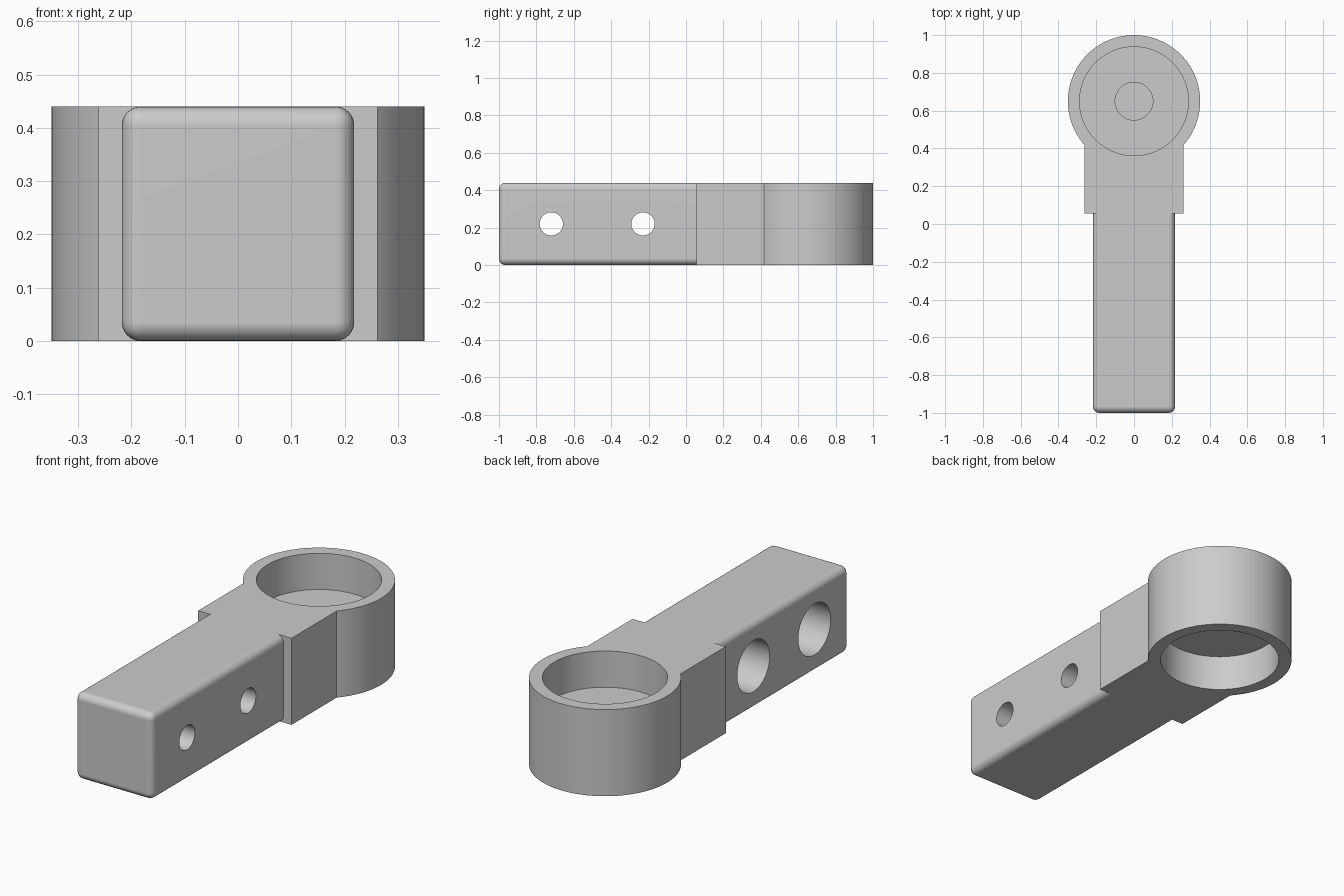
import bpy, bmesh, math
from mathutils import Matrix

HEIGHT = 0.44
RING_Y, RING_R, BORE_R = 0.65, 0.35, 0.288
NECK_W, NECK_Y = 0.262, 0.055
ARM_W = 0.218

old = bpy.data.objects.get("Cube")
if old:
    bpy.data.objects.remove(old, do_unlink=True)

grey = bpy.data.materials.new("plain grey")
grey.use_nodes = True
colour = (0.6, 0.6, 0.6, 1)
grey.diffuse_color = colour
grey.node_tree.nodes["Principled BSDF"].inputs["Base Color"].default_value = colour


def finish(bm, name):
    bmesh.ops.recalc_face_normals(bm, faces=bm.faces)
    mesh = bpy.data.meshes.new(name)
    bm.to_mesh(mesh)
    bm.free()
    mesh.materials.append(grey)
    obj = bpy.data.objects.new(name, mesh)
    bpy.context.collection.objects.link(obj)
    return obj


def cylinder(name, centre, radius, depth, axis="Z"):
    bm = bmesh.new()
    turn = Matrix.Rotation(math.pi / 2, 4, "Y") if axis == "X" else Matrix()
    bmesh.ops.create_cone(bm, cap_ends=True, segments=96, radius1=radius, radius2=radius,
                          depth=depth, matrix=Matrix.Translation(centre) @ turn)
    return finish(bm, name)


def combine(target, other, operation):
    mod = target.modifiers.new(operation.lower(), "BOOLEAN")
    mod.operation, mod.solver, mod.object = operation, "EXACT", other
    bpy.context.view_layer.objects.active = target
    bpy.ops.object.modifier_apply(modifier=mod.name)
    bpy.data.objects.remove(other, do_unlink=True)


# Round head and square neck, extruded from one outline
bm = bmesh.new()
start = -math.acos(NECK_W / RING_R)
sweep = math.pi - 2 * start
steps = 120
outline = [(-NECK_W, NECK_Y), (NECK_W, NECK_Y)]
for i in range(steps + 1):
    a = start + sweep * i / steps
    outline.append((RING_R * math.cos(a), RING_Y + RING_R * math.sin(a)))
face = bm.faces.new([bm.verts.new((x, y, 0)) for x, y in outline])
grown = bmesh.ops.extrude_face_region(bm, geom=[face])["geom"]
bmesh.ops.translate(bm, vec=(0, 0, HEIGHT),
                    verts=[v for v in grown if isinstance(v, bmesh.types.BMVert)])
body = finish(bm, "arm_with_socket_head")

# Rounded arm, its rear end square against the neck
bm = bmesh.new()
rear = NECK_Y + 0.05
size = Matrix.Diagonal((2 * ARM_W, rear + 1, HEIGHT, 1))
bmesh.ops.create_cube(bm, size=1,
                      matrix=Matrix.Translation((0, (rear - 1) / 2, HEIGHT / 2)) @ size)
edges = [e for e in bm.edges if min(v.co.y for v in e.verts) < 0]
bmesh.ops.bevel(bm, geom=edges, offset=0.035, offset_type="OFFSET", segments=6,
                profile=0.5, affect="EDGES", clamp_overlap=True)
combine(body, finish(bm, "arm"), "UNION")

# Socket recesses above and below the thin web, with a shallow centre pocket
WEB_LOW, WEB_TOP = 0.184, 0.256
for z, way in ((WEB_TOP, 1), (WEB_LOW, -1)):
    combine(body, cylinder("socket_cutter", (0, RING_Y, z + way * 0.2), BORE_R, 0.4), "DIFFERENCE")
combine(body, cylinder("pocket_cutter", (0, RING_Y, WEB_TOP), 0.1, 0.07), "DIFFERENCE")

# Cross bolt holes, counterbored from the right side
for y in (-0.72, -0.23):
    combine(body, cylinder("bolt_cutter", (0, y, HEIGHT / 2), 0.062, 1, "X"), "DIFFERENCE")
    combine(body, cylinder("counterbore_cutter", (-ARM_W, y, HEIGHT / 2), 0.13, 0.58, "X"),
            "DIFFERENCE")

# Smooth curves, crisp edges, flat faces
bpy.ops.object.select_all(action="DESELECT")
body.select_set(True)
bpy.context.view_layer.objects.active = body
bpy.ops.object.shade_smooth_by_angle(angle=math.radians(30))
weighted = body.modifiers.new("flat faces", "WEIGHTED_NORMAL")
weighted.keep_sharp = True
